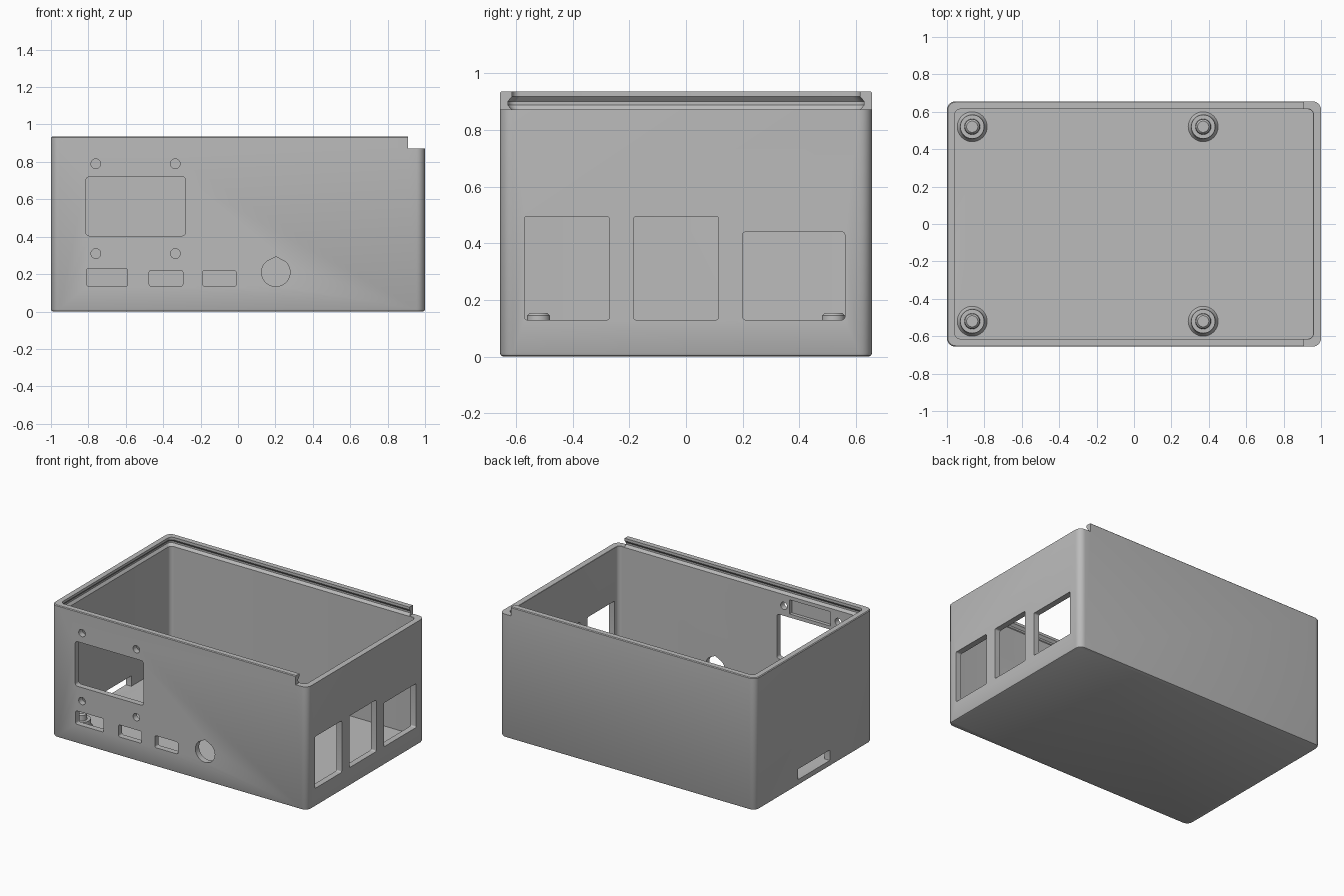
import bpy, bmesh, math

cube = bpy.data.objects.get("Cube")
if cube:
    bpy.data.objects.remove(cube, do_unlink=True)

grey = bpy.data.materials.new("plain grey")
grey.use_nodes = True
GREY = (0.5, 0.5, 0.5, 1)
grey.diffuse_color = GREY
grey.node_tree.nodes["Principled BSDF"].inputs["Base Color"].default_value = GREY

HX, HY, TOP, WALL, FLOOR = 1.0, 0.656, 0.935, 0.042, 0.043

# Map an outline (u, v) at depth d into space
TO_SPACE = {
    "front": lambda u, v, d: (u, d, v),
    "side": lambda u, v, d: (d, u, v),
    "top": lambda u, v, d: (u, v, d),
}


def rounded_rect(u0, u1, v0, v1, r, steps=6):
    corners = [(u1 - r, v1 - r), (u0 + r, v1 - r), (u0 + r, v0 + r), (u1 - r, v0 + r)]
    pts = []
    for k, (cu, cv) in enumerate(corners):
        for s in range(steps + 1):
            a = math.pi / 2 * (k + s / steps)
            pts.append((cu + r * math.cos(a), cv + r * math.sin(a)))
    return pts


def circle(cu, cv, r, n=32):
    return [(cu + r * math.cos(math.tau * i / n), cv + r * math.sin(math.tau * i / n))
            for i in range(n)]


def loft(name, rings, plane="top"):
    """Closed solid through a list of (depth, outline) rings."""
    bm = bmesh.new()
    loops = [[bm.verts.new(TO_SPACE[plane](u, v, d)) for u, v in pts] for d, pts in rings]
    for a, b in zip(loops, loops[1:]):
        for i in range(len(a)):
            j = (i + 1) % len(a)
            bm.faces.new((a[i], a[j], b[j], b[i]))
    bm.faces.new(loops[0])
    bm.faces.new(loops[-1])
    bmesh.ops.recalc_face_normals(bm, faces=bm.faces)
    mesh = bpy.data.meshes.new(name)
    bm.to_mesh(mesh)
    bm.free()
    mesh.materials.append(grey)
    obj = bpy.data.objects.new(name, mesh)
    bpy.context.collection.objects.link(obj)
    return obj


def activate(obj):
    bpy.ops.object.select_all(action="DESELECT")
    obj.select_set(True)
    bpy.context.view_layer.objects.active = obj


def cut(obj, outline, d0, d1, plane):
    carve(obj, loft("cutter", [(d0, outline), (d1, outline)], plane))


def carve(obj, cutter):
    cutter.hide_render = True
    mod = obj.modifiers.new("cut", "BOOLEAN")
    mod.operation, mod.solver, mod.object = "DIFFERENCE", "EXACT", cutter
    activate(obj)
    bpy.ops.object.modifier_apply(modifier=mod.name)
    bpy.data.objects.remove(cutter, do_unlink=True)


def inset_outline(i, r):
    return rounded_rect(-HX + i, HX - i, -HY + i, HY - i, r)


# Outer shell with rounded corners and a softened bottom edge
case = loft("case", [
    (0, inset_outline(0.012, 0.033)),
    (0.004, inset_outline(0.004, 0.041)),
    (0.012, inset_outline(0, 0.045)),
    (TOP - 0.005, inset_outline(0, 0.045)),
    (TOP, inset_outline(0.005, 0.04)),
])

# Cavity, including the pointed groove for a sliding lid
carve(case, loft("cavity", [
    (FLOOR, inset_outline(WALL, 0.03)),
    (0.87, inset_outline(WALL, 0.03)),
    (0.888, inset_outline(0.028, 0.03)),
    (0.9, inset_outline(0.028, 0.03)),
    (0.917, inset_outline(WALL, 0.03)),
    (1.1, inset_outline(WALL, 0.03)),
]))

# Lowered end where the lid slides in
cut(case, [(0.91, 0.872), (1.1, 0.872), (1.1, 1.1), (0.91, 1.1)], -1, 1, "front")

# Front wall: display window, screw holes, port openings
for rect in [(-0.813, -0.28, 0.405, 0.72, 0.018),
             (-0.81, -0.59, 0.135, 0.23, 0.012),
             (-0.475, -0.295, 0.135, 0.22, 0.012),
             (-0.19, -0.01, 0.135, 0.22, 0.012)]:
    cut(case, rounded_rect(*rect), -0.8, -0.5, "front")
for x in (-0.76, -0.335):
    for z in (0.31, 0.79):
        cut(case, circle(x, z, 0.026, 24), -0.8, -0.5, "front")

# Round socket hole with a peaked top
socket = circle(0.202, 0.21, 0.076, 36)
peak = [(u, v) for u, v in socket if v < 0.21 + 0.076 * 0.85]
left_side = next(i for i, p in enumerate(peak) if p[0] < 0.202)
peak.insert(left_side, (0.202, 0.293))
cut(case, peak, -0.8, -0.5, "front")

# Shallow pocket behind the display
cut(case, rounded_rect(-0.7, -0.38, 0.745, 0.845, 0.004), -HY + 0.018, -0.5, "front")

# Side walls: three large ports, and a card slot opposite
for rect in [(-0.57, -0.27, 0.13, 0.495), (-0.185, 0.115, 0.13, 0.495),
             (0.2, 0.56, 0.13, 0.44)]:
    cut(case, rounded_rect(*rect, 0.01), 0.9, 1.1, "side")
cut(case, rounded_rect(-0.177, 0.177, FLOOR, 0.117, 0.004), -1.1, -0.9, "side")

# Board standoffs: flared foot, collar and locating peg
STANDOFF = [(0.035, 0.08), (0.05, 0.08), (0.06, 0.072), (0.075, 0.066), (0.107, 0.064),
            (0.1071, 0.042), (0.145, 0.04), (0.155, 0.03)]
parts = [case]
for x, side in ((-0.865, "right"), (0.37, "left")):
    for y, end in ((-0.52, "front"), (0.52, "back")):
        rings = [(z, circle(x, y, r)) for z, r in STANDOFF]
        parts.append(loft(f"standoff_{end}_{side}", rings))

for obj in parts:
    activate(obj)
    bpy.ops.object.shade_smooth_by_angle(angle=math.radians(30))
